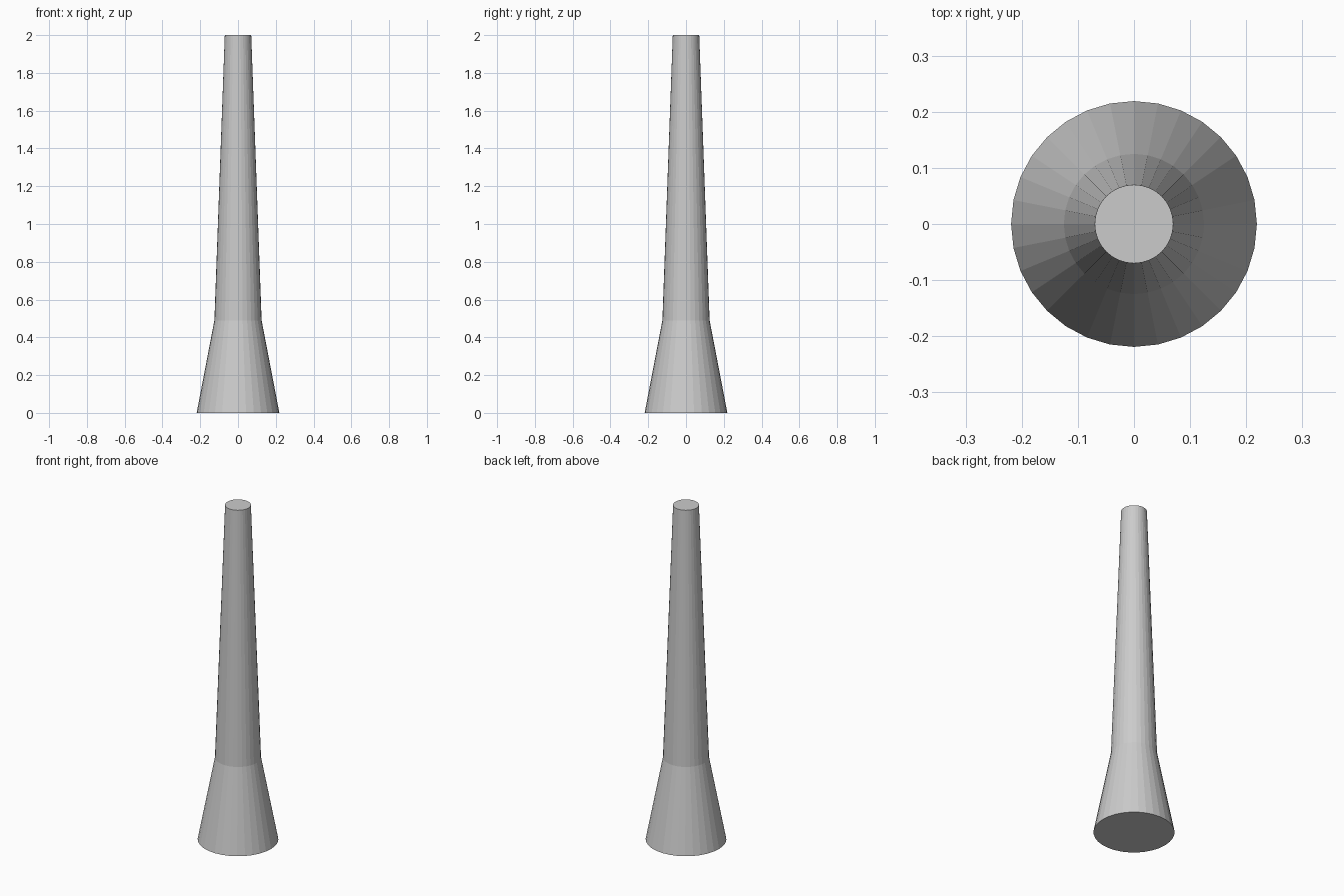
import bpy, bmesh
from math import cos, sin, tau

if "Cube" in bpy.data.objects:
    bpy.data.objects.remove(bpy.data.objects["Cube"])

SIDES = 32


def lathe(name, profile):
    """Closed, flat-faced solid of revolution from (radius, z) points."""
    bm = bmesh.new()
    rings = [[bm.verts.new((r * cos(tau * i / SIDES), r * sin(tau * i / SIDES), z))
              for i in range(SIDES)] for r, z in profile]
    for low, high in zip(rings, rings[1:]):
        for i in range(SIDES):
            j = (i + 1) % SIDES
            bm.faces.new((low[i], low[j], high[j], high[i]))
    bm.faces.new(rings[0][::-1])
    bm.faces.new(rings[-1])
    mesh = bpy.data.meshes.new(name)
    bm.to_mesh(mesh)
    bm.free()
    obj = bpy.data.objects.new(name, mesh)
    bpy.context.collection.objects.link(obj)
    return obj


# Flared foot running into a long, gently tapered shaft
lathe("tapered_column", [(0.219, 0), (0.125, 0.49), (0.07, 2.0)])
